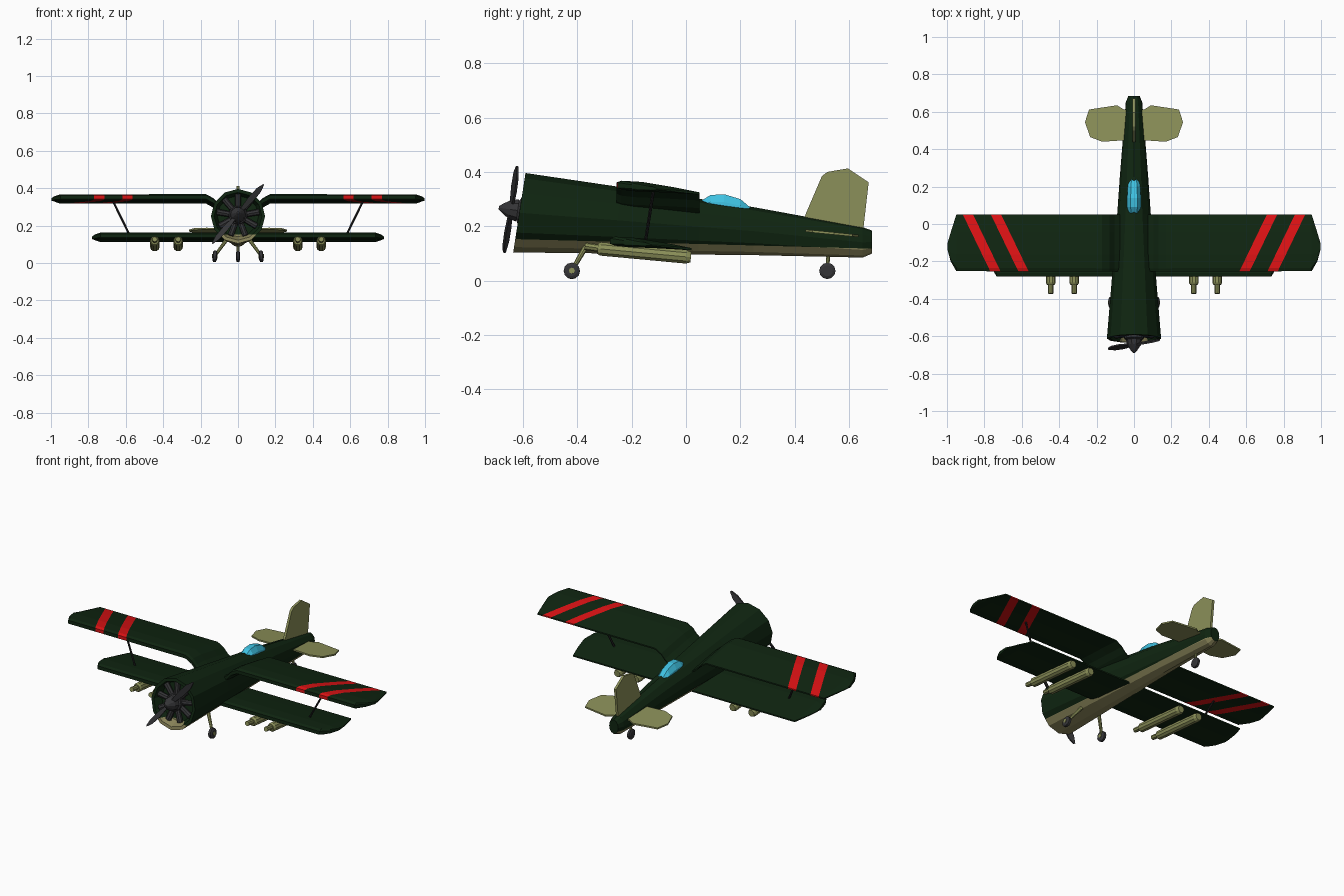
import bpy, bmesh, math
from mathutils import Vector

if "Cube" in bpy.data.objects:
    bpy.data.objects.remove(bpy.data.objects["Cube"])

def material(name, rgb):
    m = bpy.data.materials.new(name)
    m.diffuse_color = (*rgb, 1)
    m.use_nodes = True
    m.node_tree.nodes["Principled BSDF"].inputs["Base Color"].default_value = m.diffuse_color
    return m

GREEN = material("dark green", (0.0048, 0.0185, 0.0055))
OLIVE = material("olive", (0.26, 0.28, 0.10))
BELLY = material("belly olive", (0.25, 0.23, 0.10))
RED = material("red", (0.72, 0.006, 0.007))
BLUE = material("canopy blue", (0.05, 0.54, 0.76))
GREY = material("dark grey", (0.035, 0.035, 0.038))
BLACK = material("black", (0.012, 0.012, 0.013))

def finish(bm, name, mats, mirror=False):
    bmesh.ops.recalc_face_normals(bm, faces=bm.faces)
    me = bpy.data.meshes.new(name)
    bm.to_mesh(me)
    bm.free()
    for m in mats:
        me.materials.append(m)
    ob = bpy.data.objects.new(name, me)
    bpy.context.collection.objects.link(ob)
    if mirror:
        ob.modifiers.new("mirror", 'MIRROR')
    return ob

def loft(rings, cap_start=True, cap_end=True):
    bm = bmesh.new()
    vs = [[bm.verts.new(p) for p in r] for r in rings]
    n = len(rings[0])
    for a, b in zip(vs, vs[1:]):
        for i in range(n):
            j = (i + 1) % n
            bm.faces.new((a[i], a[j], b[j], b[i]))
    if cap_start:
        bm.faces.new(vs[0])
    if cap_end:
        bm.faces.new(vs[-1])
    return bm

def cut(bm, co, no):
    bmesh.ops.bisect_plane(bm, geom=bm.verts[:] + bm.edges[:] + bm.faces[:],
                           plane_co=co, plane_no=no)

def turned(name, a, b, profile, mat, sides=10, mirror=False):
    """Solid of revolution from a to b; profile is (fraction, radius)."""
    a, b = Vector(a), Vector(b)
    q = (b - a).to_track_quat('Z', 'Y')
    rings = [[a.lerp(b, t) + q @ Vector((r * math.cos(k), r * math.sin(k), 0))
              for k in (2 * math.pi * i / sides for i in range(sides))]
             for t, r in profile]
    return finish(loft(rings), name, [mat], mirror)

def plate(name, pts, offset, mat, mirror=False):
    """Flat outline given a thickness vector, centred on the outline."""
    h = Vector(offset) / 2
    return finish(loft([[Vector(p) - h for p in pts], [Vector(p) + h for p in pts]]),
                  name, [mat], mirror)

# Fuselage: lofted 12-sided sections, leaned back at the nose, recessed cowl
def section(y, zc, rx, rz, lean):
    ring = []
    for i in range(12):
        k = 2 * math.pi * i / 12
        z = rz * math.cos(k)
        ring.append((rx * math.sin(k), y + lean * z, zc + z))
    return ring

bm = loft([section(*s) for s in (
    (-0.565, 0.25, 0.11, 0.11, 0.155), (-0.613, 0.25, 0.128, 0.128, 0.155),
    (-0.613, 0.25, 0.145, 0.146, 0.155), (-0.25, 0.222, 0.115, 0.122, 0.1),
    (0.05, 0.198, 0.09, 0.102, 0.05), (0.25, 0.182, 0.076, 0.088, 0.02),
    (0.65, 0.141, 0.044, 0.056, 0), (0.685, 0.142, 0.03, 0.042, 0))])
co, no = Vector((0, -0.63, 0.153)), Vector((0, 0.035, 1.31)).normalized()
cut(bm, co, no)
for f in bm.faces:
    if (f.calc_center_median() - co).dot(no) < 0 and f.calc_center_median().y < 0.68:
        f.material_index = 1
finish(bm, "fuselage", [GREEN, BELLY])

# Radial engine, spinner and propeller
AX = Vector((0, -1, 0.15)).normalized()
UP = Vector((0, 0.15, 1)).normalized()
X = Vector((1, 0, 0))
hub = Vector((0, -0.565, 0.25))
turned("engine_hub", hub, hub + AX * 0.06, [(0, 0.05), (0.8, 0.05), (1, 0.03)], GREY, 10)
for i in range(9):
    d = X * math.sin(i * math.tau / 9) + UP * math.cos(i * math.tau / 9)
    c = hub + AX * 0.022
    turned("engine_cylinder_%d" % (i + 1), c + d * 0.03, c + d * 0.115,
           [(0, 0.015), (1, 0.017)], GREY, 8)
turned("spinner", hub + AX * 0.055, hub + AX * 0.125,
       [(0, 0.043), (0.4, 0.037), (0.8, 0.018), (1, 0.006)], GREY, 10)
pc = hub + AX * 0.08
for s, n in ((1, "upper"), (-1, "lower")):
    d = (X * 0.275 + UP * 0.32).normalized() * s
    w = AX.cross(d) + AX * 0.5
    plate("propeller_blade_" + n,
          [pc + d * r + w * e for r, e in ((0.02, -0.008), (0.1, -0.016), (0.17, -0.014),
           (0.21, -0.003), (0.21, 0.003), (0.17, 0.014), (0.1, 0.016), (0.02, 0.008))],
          AX * 0.008, GREY)

# Wings: blunt aerofoil lofted from root to a clipped tip, mirrored
FOIL = ((0, -0.010), (0, 0.010), (0.06, 0.018), (0.3, 0.021), (0.7, 0.013),
        (1, 0.004), (1, -0.004), (0.6, -0.009), (0.2, -0.016), (0.06, -0.015))

def wing(stations, zmid, ymid, slope=-0.1):
    return loft([[(x, le + t * (te - le),
                   zmid + dz + slope * (le + t * (te - le) - ymid) + h * th)
                  for t, h in FOIL] for x, le, te, th, dz in stations])

bm = wing([(0.07, -0.255, 0.05, 1, -0.075), (0.105, -0.255, 0.05, 1, -0.05),
           (0.13, -0.255, 0.05, 1, -0.022), (0.17, -0.255, 0.05, 1, 0),
           (0.95, -0.252, 0.05, 1, 0), (0.98, -0.2, -0.045, 0.7, 0),
           (0.998, -0.135, -0.105, 0.4, 0)], 0.336, -0.1)
S = 0.483
edges = (0.71, 0.765, 0.86, 0.915)
for e in edges:
    cut(bm, (e, 0.05, 0.3), Vector((1, -S, 0)).normalized())
for f in bm.faces:
    c = f.calc_center_median()
    v = c.x - S * (c.y - 0.05)
    if edges[0] < v < edges[1] or edges[2] < v < edges[3]:
        f.material_index = 1
finish(bm, "upper_wing", [GREEN, RED], True)

finish(wing([(0.03, -0.28, 0.02, 1, 0), (0.735, -0.28, 0.02, 1, 0),
             (0.765, -0.23, -0.07, 0.7, 0), (0.78, -0.165, -0.13, 0.4, 0)],
            0.131, -0.13), "lower_wing", [GREEN], True)
turned("wing_strut", (0.575, -0.15, 0.14), (0.668, -0.12, 0.33),
       [(0, 0.006), (1, 0.006)], BLACK, 6, True)

# Underwing pods with narrow front nozzles
for x, n in ((0.32, "inner"), (0.445, "outer")):
    turned(n + "_pod", (x, -0.325, 0.118), (x, 0.018, 0.086),
           [(0, 0.02), (0.03, 0.026), (0.95, 0.026), (1, 0.02)], OLIVE, 10, True)
    turned(n + "_pod_nozzle", (x, -0.372, 0.127), (x, -0.315, 0.119),
           [(0, 0.014), (1, 0.014)], OLIVE, 8, True)

# Canopy: arched sections over the cockpit
finish(loft([[(-w, y, zb), (-w * 0.9, y, zb + (zt - zb) * 0.6), (-w * 0.45, y, zt),
              (w * 0.45, y, zt), (w * 0.9, y, zb + (zt - zb) * 0.6), (w, y, zb)]
             for y, w, zb, zt in ((0.04, 0.033, 0.26, 0.284), (0.09, 0.04, 0.25, 0.315),
                                  (0.14, 0.04, 0.245, 0.318), (0.2, 0.036, 0.24, 0.3),
                                  (0.238, 0.03, 0.235, 0.268))]), "canopy", [BLUE])

# Tail surfaces
plate("tail_fin", [(0, y, z) for y, z in ((0.43, 0.2), (0.44, 0.245), (0.50, 0.385),
      (0.52, 0.40), (0.595, 0.413), (0.672, 0.362), (0.65, 0.17))], (0.014, 0, 0), OLIVE)
plate("tailplane", [(x, y, 0.175 - 0.1 * (y - 0.53)) for x, y in ((0.02, 0.45),
      (0.06, 0.447), (0.17, 0.44), (0.235, 0.465), (0.262, 0.545), (0.24, 0.612),
      (0.09, 0.635), (0.055, 0.612), (0.02, 0.61))], (0, 0, 0.009), OLIVE, True)

# Landing gear
TYRE = [(0, 0.02), (0.2, 0.03), (0.8, 0.03), (1, 0.02)]
turned("main_leg", (0.05, -0.36, 0.14), (0.122, -0.418, 0.04),
       [(0, 0.011), (1, 0.008)], OLIVE, 8, True)
turned("main_wheel", (0.112, -0.42, 0.035), (0.136, -0.42, 0.037), TYRE, GREY, 12, True)
turned("main_wheel_hub", (0.109, -0.42, 0.035), (0.139, -0.42, 0.037),
       [(0, 0.011), (1, 0.011)], OLIVE, 8, True)
turned("tail_leg", (0, 0.525, 0.11), (0, 0.52, 0.05), [(0, 0.007), (1, 0.007)], OLIVE, 8)
turned("tail_wheel", (-0.011, 0.52, 0.036), (0.011, 0.52, 0.036), TYRE, GREY, 12)
